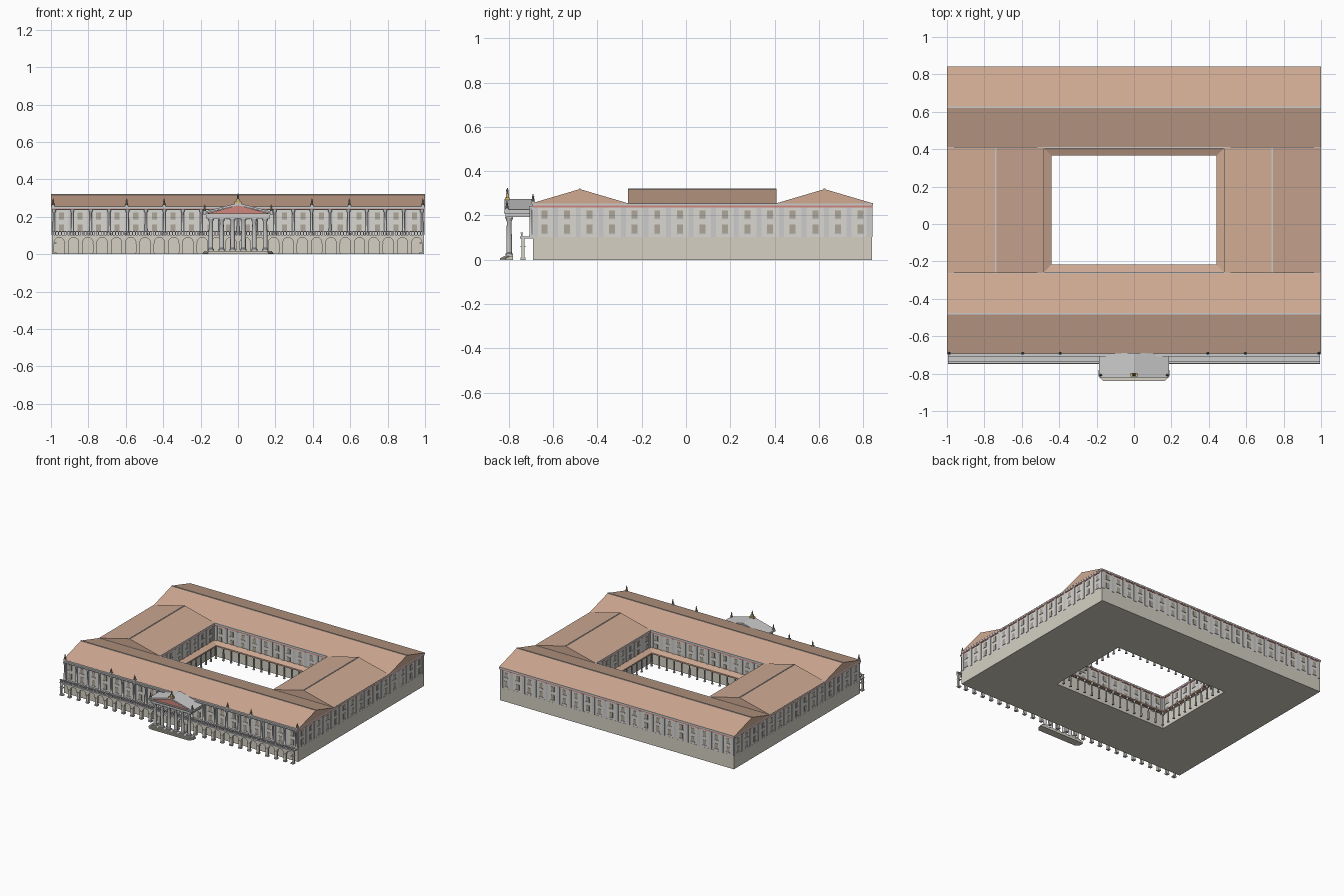
import bpy, bmesh, math
from mathutils import Vector, Matrix

if "Cube" in bpy.data.objects:
    bpy.data.objects.remove(bpy.data.objects["Cube"])


def material(name, rgb):
    m = bpy.data.materials.new(name)
    m.diffuse_color = (*rgb, 1)
    m.use_nodes = True
    m.node_tree.nodes["Principled BSDF"].inputs["Base Color"].default_value = m.diffuse_color
    return m


TILE = material("roof_tile", (0.62, 0.40, 0.29))
STONE = material("base_stone", (0.66, 0.63, 0.55))
WALL = material("wall_plaster", (0.70, 0.68, 0.64))
TRIM = material("pale_trim", (0.78, 0.78, 0.76))
GLASS = material("window_shade", (0.42, 0.38, 0.32))
RED = material("red_band", (0.62, 0.24, 0.20))
BRONZE = material("bronze", (0.30, 0.26, 0.20))
GOLD = material("gold", (0.65, 0.48, 0.18))


def finish(name, bm, mat, smooth=False):
    bmesh.ops.recalc_face_normals(bm, faces=bm.faces)
    me = bpy.data.meshes.new(name)
    bm.to_mesh(me)
    bm.free()
    me.materials.append(mat)
    ob = bpy.data.objects.new(name, me)
    bpy.context.collection.objects.link(ob)
    if smooth:
        bpy.context.view_layer.objects.active = ob
        ob.select_set(True)
        bpy.ops.object.shade_smooth_by_angle(angle=math.radians(40))
        ob.select_set(False)
    return ob


def add_box(bm, x0, x1, y0, y1, z0, z1):
    mat = Matrix.Translation(((x0 + x1) / 2, (y0 + y1) / 2, (z0 + z1) / 2))
    bmesh.ops.create_cube(bm, size=1, matrix=mat @ Matrix.Diagonal((x1 - x0, y1 - y0, z1 - z0, 1)))


def boxes(name, mat, *items):
    bm = bmesh.new()
    for b in items:
        add_box(bm, *b)
    return finish(name, bm, mat)


def extrude(bm, pts, vec):
    f = bm.faces.new([bm.verts.new(p) for p in pts])
    new = bmesh.ops.extrude_face_region(bm, geom=[f], use_keep_orig=True)["geom"]
    bmesh.ops.translate(bm, vec=vec, verts=[v for v in new if isinstance(v, bmesh.types.BMVert)])


def lathe(bm, x, y, profile, n=12):
    rings = [[bm.verts.new((x + r * math.cos(math.tau * i / n), y + r * math.sin(math.tau * i / n), z))
              for i in range(n)] for r, z in profile]
    for a, b in zip(rings, rings[1:]):
        for i in range(n):
            bm.faces.new((a[i], a[(i + 1) % n], b[(i + 1) % n], b[i]))
    bm.faces.new(rings[0])
    bm.faces.new(rings[-1])


def loft_rects(name, mat, sections):
    # closed rectangular ring swept through (x_half, y0, y1, z) sections
    bm = bmesh.new()
    loops = [[bm.verts.new(p) for p in ((-x, a, z), (x, a, z), (x, b, z), (-x, b, z))]
             for x, a, b, z in sections]
    for p, q in zip(loops, loops[1:] + loops[:1]):
        for i in range(4):
            bm.faces.new((p[i], p[(i + 1) % 4], q[(i + 1) % 4], q[i]))
    return finish(name, bm, mat)


Y0, Y1, X = -0.69, 0.838, 0.994
CX, CY0, CY1 = 0.485, -0.262, 0.408


def ring(name, mat, z0, z1, out):
    o, i = (X + out, Y0 - out, Y1 + out), (CX - out, CY0 + out, CY1 - out)
    return loft_rects(name, mat, [(*o, z0), (*o, z1), (*i, z1), (*i, z0)])


# main storeys and cornice bands around the courtyard
ring("ground_storey", STONE, 0, 0.103, 0.001)
ring("upper_storeys", WALL, 0.103, 0.236, 0)
ring("red_cornice_band", RED, 0.236, 0.244, 0.003)
ring("eaves_cornice", TRIM, 0.244, 0.256, 0.005)

# gabled roofs: front, back and two cross wings, with ridge caps
bm, caps = bmesh.new(), bmesh.new()
E, R = 0.255, 0.319
for a, b in ((-0.696, -0.262), (0.408, 0.842)):
    m = (a + b) / 2
    extrude(bm, [(-1, a, E), (-1, b, E), (-1, m, R)], (2, 0, 0))
    add_box(caps, -1, 1, m - 0.004, m + 0.004, R - 0.003, R + 0.002)
for s in (-1, 1):
    extrude(bm, [(s, CY0, E), (s * 0.48, CY0, E), (s * 0.74, CY0, R)], (0, CY1 - CY0, 0))
    add_box(caps, s * 0.74 - 0.004, s * 0.74 + 0.004, CY0, CY1, R - 0.003, R + 0.002)
finish("main_roofs", bm, TILE)
finish("ridge_caps", caps, TRIM)

# windows, sills and pilasters along every wall
panes, sills, pil = bmesh.new(), bmesh.new(), bmesh.new()


def on_wall(bm, axis, pos, c, w, d, z0, z1):
    if axis == "x":
        add_box(bm, c - w / 2, c + w / 2, pos - d, pos + d, z0, z1)
    else:
        add_box(bm, pos - d, pos + d, c - w / 2, c + w / 2, z0, z1)


def wall_bays(axis, pos, lo, hi, n):
    step = (hi - lo) / n
    for i in range(n):
        c = lo + (i + 0.5) * step
        for z0, z1 in ((0.119, 0.159), (0.186, 0.223)):
            on_wall(panes, axis, pos, c, 0.027, 0.002, z0, z1)
            on_wall(sills, axis, pos, c, 0.034, 0.004, z0 - 0.004, z0)
    for i in range(n + 1):
        c = min(max(lo + i * step, lo + 0.012), hi - 0.012)
        on_wall(pil, axis, pos, c, 0.022, 0.004, 0.103, 0.236)


wall_bays("x", Y0, -X, X, 20)
wall_bays("x", Y1, -X, X, 20)
wall_bays("x", CY0, -CX, CX, 10)
wall_bays("x", CY1, -CX, CX, 10)
for s in (-1, 1):
    wall_bays("y", s * X, Y0, Y1, 15)
    wall_bays("y", s * CX, CY0, CY1, 7)
finish("windows", panes, GLASS)
finish("window_sills", sills, TRIM)
finish("pilasters", pil, TRIM)

# courtyard walk: lean-to roof on columns
o, i = (CX, CY0, CY1), (0.442, -0.217, 0.367)
loft_rects("courtyard_lean_to_roof", TILE, [(*o, 0.112), (*o, 0.125), (*i, 0.108), (*i, 0.098)])
bm = bmesh.new()
prof = [(0.009, 0), (0.009, 0.006), (0.006, 0.008), (0.005, 0.088), (0.009, 0.094), (0.009, 0.101)]
for k in range(15):
    for y in (-0.227, 0.377):
        lathe(bm, -0.452 + k * 0.904 / 14, y, prof, 8)
for k in range(1, 10):
    for x in (-0.452, 0.452):
        lathe(bm, x, -0.227 + k * 0.0604, prof, 8)
finish("courtyard_columns", bm, TRIM, True)

# front arcade of round arches carrying a terrace
N = 26
W = 2 * X / N
r = W * 0.36
bm, bases = bmesh.new(), bmesh.new()
for k in range(N):
    c = -X + (k + 0.5) * W
    arc = [(c - r * math.cos(math.pi * t / 10), 0.062 + r * math.sin(math.pi * t / 10)) for t in range(11)]
    out = [(c - W / 2, 0), (c - r, 0)] + arc + [(c + r, 0), (c + W / 2, 0), (c + W / 2, 0.1), (c - W / 2, 0.1)]
    extrude(bm, [(x, -0.742, z) for x, z in out], (0, 0.014, 0))
for k in range(N + 1):
    c = min(max(-X + k * W, -X + 0.012), X - 0.012)
    add_box(bases, c - 0.012, c + 0.012, -0.746, -0.724, 0, 0.01)
    add_box(bases, c - 0.012, c + 0.012, -0.746, -0.724, 0.058, 0.063)
finish("front_arcade", bm, STONE)
finish("arcade_bases", bases, TRIM)
boxes("terrace_floor", TRIM, (-X, X, -0.748, Y0, 0.097, 0.104))

# balustrade
bm = bmesh.new()
add_box(bm, -X, X, -0.746, -0.736, 0.119, 0.124)
for k in range(131):
    x = -X + 0.004 + k * (2 * X - 0.008) / 130
    w = 0.005 if k % 5 == 0 else 0.0025
    add_box(bm, x - w, x + w, -0.741 - w / 2, -0.741 + w / 2, 0.104, 0.12)
finish("balustrade", bm, TRIM)

# engaged columns of the front upper storeys
bm = bmesh.new()
prof = [(0.010, 0.104), (0.010, 0.112), (0.007, 0.116), (0.006, 0.222), (0.010, 0.230), (0.010, 0.237)]
for k in range(21):
    lathe(bm, -0.984 + k * 0.0984, -0.700, prof, 10)
finish("front_engaged_columns", bm, TRIM, True)
boxes("front_entablature", TRIM, (-X, X, -0.708, Y0, 0.2365, 0.243))

# portico: stepped base, columns, entablature, pediment
bm = bmesh.new()
for d, z0, z1 in ((0, 0, 0.007), (0.008, 0.007, 0.013), (0.016, 0.013, 0.018)):
    a, x, c = -0.84 + d, 0.19 - d / 2, 0.025
    extrude(bm, [(-x, -0.78, z0), (-x, a + c, z0), (c - x, a, z0), (x - c, a, z0), (x, a + c, z0),
                 (x, -0.78, z0)], (0, 0, z1 - z0))
finish("portico_steps", bm, STONE)
bm, plinths = bmesh.new(), bmesh.new()
prof = [(0.016, 0.022), (0.016, 0.028), (0.0125, 0.032), (0.0125, 0.08), (0.0105, 0.172),
        (0.015, 0.182), (0.017, 0.190)]
for k in range(6):
    x = -0.145 + k * 0.058
    lathe(bm, x, -0.798, prof, 16)
    add_box(plinths, x - 0.017, x + 0.017, -0.815, -0.781, 0.014, 0.023)
    add_box(plinths, x - 0.018, x + 0.018, -0.816, -0.780, 0.188, 0.194)
finish("portico_columns", bm, TRIM, True)
finish("portico_plinths", plinths, TRIM)
boxes("portico_entablature", TRIM, (-0.172, 0.172, -0.814, Y0, 0.192, 0.21),
      (-0.184, 0.184, -0.822, Y0, 0.21, 0.218))
bm = bmesh.new()
extrude(bm, [(-0.165, -0.812, 0.218), (0.165, -0.812, 0.218), (0, -0.812, 0.262)], (0, 0.01, 0))
finish("red_tympanum", bm, RED)
bm = bmesh.new()
extrude(bm, [(x, -0.82, z) for x, z in ((-0.186, 0.216), (-0.186, 0.226), (0, 0.274), (0.186, 0.226),
                                        (0.186, 0.216), (0, 0.262))], (0, 0.13, 0))
finish("portico_roof", bm, TRIM)

# ornaments: gilded crest on the pediment, small urns at its corners, figures on the cornice
boxes("crest_block", GOLD, (-0.018, 0.018, -0.816, -0.796, 0.266, 0.282),
      (-0.011, 0.011, -0.813, -0.799, 0.282, 0.296))
bm = bmesh.new()
lathe(bm, 0, -0.806, [(0.006, 0.296), (0.004, 0.304), (0.006, 0.312), (0.001, 0.325)], 8)
finish("crest_spike", bm, BRONZE, True)
bm, ped = bmesh.new(), bmesh.new()
sites = [(s * x, -0.69, 0.256) for s in (-1, 1) for x in (0.988, 0.595, 0.395)]
sites += [(s * 0.178, -0.808, 0.224) for s in (-1, 1)]
for x, y, z in sites:
    add_box(ped, x - 0.008, x + 0.008, y - 0.008, y + 0.008, z - 0.004, z + 0.008)
    lathe(bm, x, y, [(0.006, z + 0.008), (0.007, z + 0.016), (0.004, z + 0.022), (0.006, z + 0.029),
                     (0.002, z + 0.034), (0.003, z + 0.038), (0.001, z + 0.042)], 8)
finish("cornice_figures", bm, BRONZE, True)
finish("figure_pedestals", ped, TRIM)
